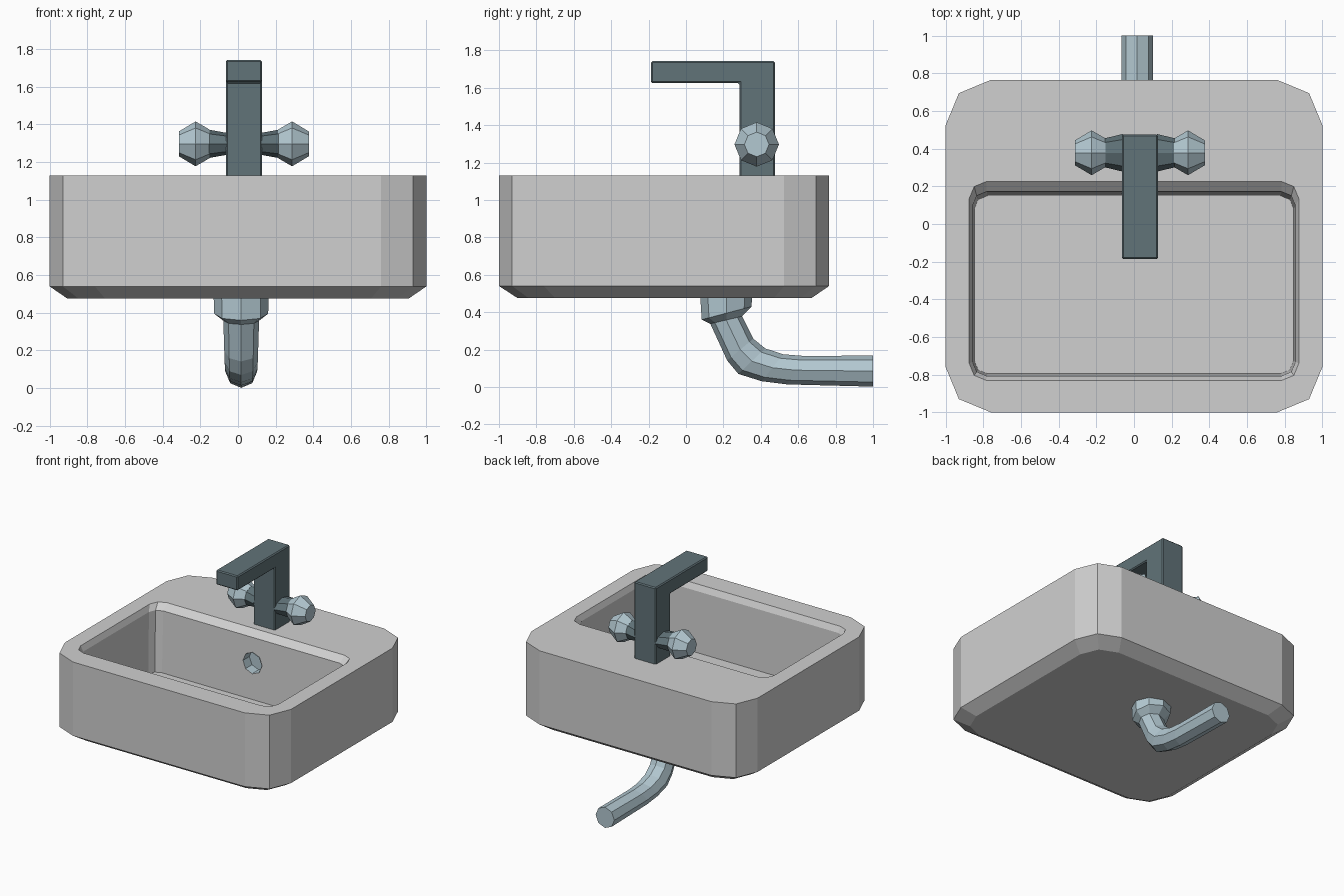
import bpy, bmesh, math
from mathutils import Vector

if "Cube" in bpy.data.objects:
    bpy.data.objects.remove(bpy.data.objects["Cube"])


def material(name, rgb):
    m = bpy.data.materials.new(name)
    m.diffuse_color = (*rgb, 1)
    m.use_nodes = True
    m.node_tree.nodes["Principled BSDF"].inputs["Base Color"].default_value = m.diffuse_color
    return m


CERAMIC = material("grey_ceramic", (0.63, 0.63, 0.63))
STEEL = material("light_steel", (0.45, 0.58, 0.64))
DARK = material("dark_metal", (0.12, 0.172, 0.19))


def loft(name, rings, mat, cap_start=True, cap_end=True, flip=False):
    """Skin a list of equal-length point rings."""
    bm = bmesh.new()
    vr = [[bm.verts.new(p) for p in r] for r in rings]
    n = len(vr[0])
    for a, b in zip(vr, vr[1:]):
        for i in range(n):
            j = (i + 1) % n
            bm.faces.new((a[i], a[j], b[j], b[i]))
    if cap_start:
        bm.faces.new(vr[0][::-1])
    if cap_end:
        bm.faces.new(vr[-1])
    bmesh.ops.recalc_face_normals(bm, faces=bm.faces)
    if flip:
        bmesh.ops.reverse_faces(bm, faces=bm.faces)
    me = bpy.data.meshes.new(name)
    bm.to_mesh(me)
    bm.free()
    me.materials.append(mat)
    ob = bpy.data.objects.new(name, me)
    bpy.context.collection.objects.link(ob)
    return ob


def ring(c, u, v, n=8):
    """Polygon ring around c spanned by half-axes u and v."""
    c, u, v = Vector(c), Vector(u), Vector(v)
    return [c + u * math.cos(2 * math.pi * i / n) + v * math.sin(2 * math.pi * i / n)
            for i in range(n)]


def rounded(hx, y0, y1, r, z):
    """Rectangle outline with two-segment corners."""
    pts = []
    for cx, cy, a0 in ((hx - r, y1 - r, 0), (r - hx, y1 - r, 90),
                       (r - hx, y0 + r, 180), (hx - r, y0 + r, 270)):
        for k in range(3):
            a = math.radians(a0 + 45 * k)
            pts.append(Vector((cx + r * math.cos(a), cy + r * math.sin(a), z)))
    return pts


# Basin: outer shell, flat rim, bevelled lip and bowl in one skin
basin = loft("basin", [
    rounded(0.905, -0.90, 0.67, 0.20, 0.475),
    rounded(1.0, -1.0, 0.765, 0.24, 0.54),
    rounded(1.0, -1.0, 0.765, 0.24, 1.13),
    rounded(0.875, -0.83, 0.225, 0.09, 1.13),
    rounded(0.857, -0.807, 0.172, 0.075, 1.085),
    rounded(0.848, -0.795, 0.15, 0.07, 0.60),
], CERAMIC)

# Overflow hole in the back wall of the bowl, with a steel lining
HX, HZ, HR = 0.015, 0.885, 0.085


def hole_ring(y, r):
    return ring((HX, y, HZ), (r, 0, 0), (0, 0, r))


cutter = loft("overflow_cutter", [hole_ring(0.10, HR), hole_ring(0.25, HR)], CERAMIC)
cutter.hide_render = True
cut = basin.modifiers.new("overflow_hole", 'BOOLEAN')
cut.operation = 'DIFFERENCE'
cut.solver = 'EXACT'
cut.object = cutter
bpy.context.view_layer.objects.active = basin
bpy.ops.object.modifier_apply(modifier=cut.name)
bpy.data.objects.remove(cutter)
loft("overflow_lining", [hole_ring(0.160, HR - 0.002), hole_ring(0.24, HR - 0.002)],
     STEEL, cap_start=False, flip=True)

# Faucet: L-shaped profile of column and spout, lightly bevelled
CX = 0.031
profile = [(0.285, 1.12), (0.475, 1.12), (0.475, 1.742), (-0.187, 1.742),
           (-0.187, 1.625), (0.285, 1.625)]
faucet = loft("faucet", [[Vector((x, y, z)) for y, z in profile]
                         for x in (CX - 0.096, CX + 0.096)], DARK)
bev = faucet.modifiers.new("soft_edges", 'BEVEL')
bev.width = 0.008
bev.segments = 1

# Handles: flaring stem and faceted knob on each side
HY, HH = 0.378, 1.297
for side, s in (("left", -1), ("right", 1)):
    def hring(dx, ry, rz):
        return ring((CX + s * dx, HY, HH), (0, ry, 0), (0, 0, rz))
    loft(side + "_handle_stem", [hring(0.09, 0.10, 0.058), hring(0.19, 0.076, 0.076)], DARK)
    loft(side + "_handle_knob", [hring(0.182, 0.076, 0.076), hring(0.256, 0.119, 0.119),
                                 hring(0.345, 0.066, 0.066)], STEEL)

# Drain: collar under the basin running into a bent waste pipe
# each row: centre y, centre z, half-axis y, half-axis z, half-width in x
drain = [
    (0.215, 0.500, 0.140, 0.000, 0.147),
    (0.217, 0.395, 0.133, 0.035, 0.143),
    (0.215, 0.358, 0.085, 0.020, 0.095),
    (0.290, 0.200, 0.070, 0.058, 0.090),
    (0.352, 0.138, 0.072, 0.068, 0.088),
    (0.462, 0.103, 0.058, 0.072, 0.086),
    (0.585, 0.090, 0.045, 0.076, 0.085),
    (1.000, 0.085, 0.000, 0.083, 0.083),
]
loft("drain_pipe", [ring((0.017, y, z), (0, uy, uz), (w, 0, 0))
                    for y, z, uy, uz, w in drain], STEEL)
